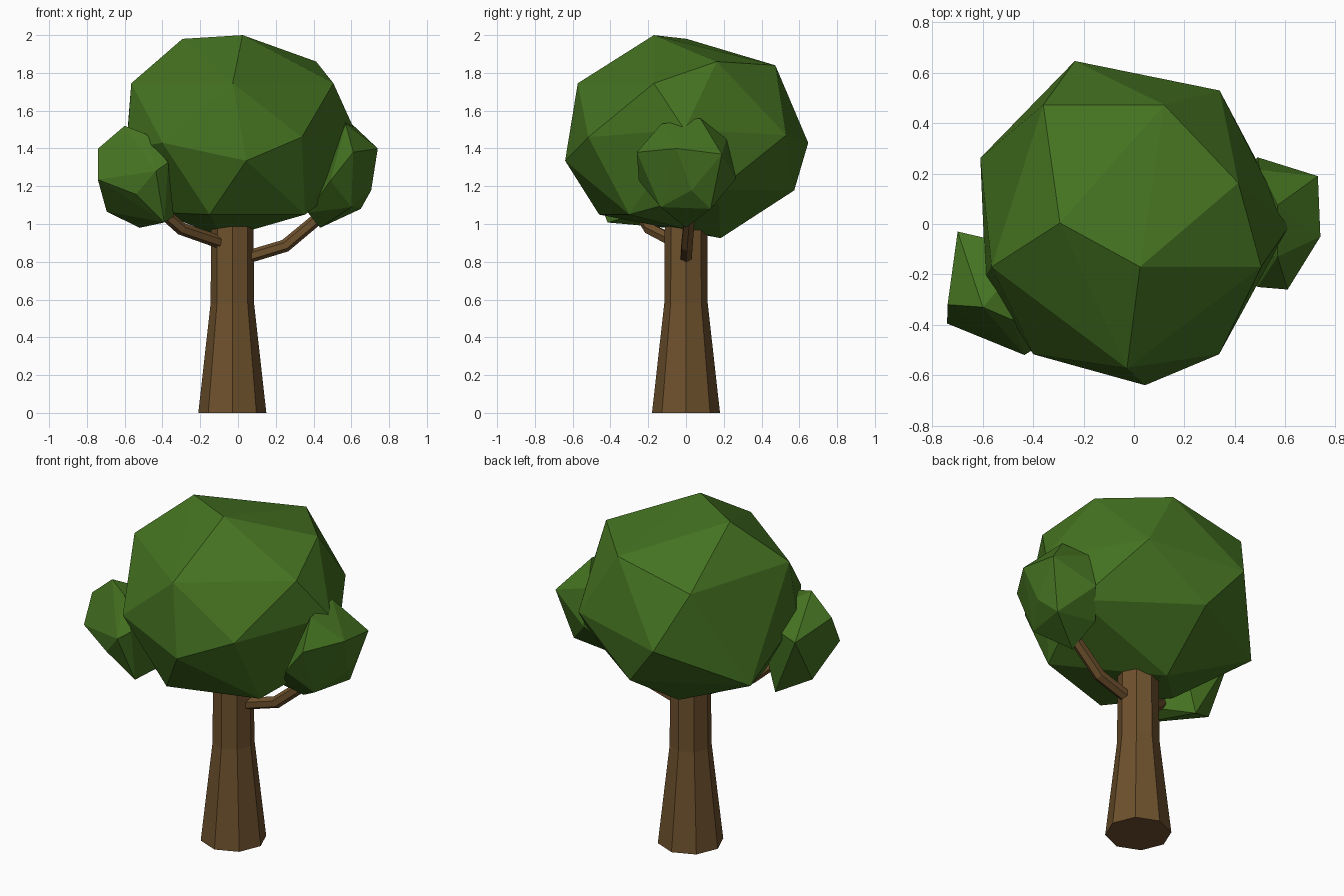
import bpy, bmesh, math
from mathutils import Vector


def material(name, color):
    m = bpy.data.materials.new(name)
    m.diffuse_color = (*color, 1)
    return m


leaf = material("leaf_green", (0.058, 0.168, 0.015))
bark = material("bark_brown", (0.156, 0.082, 0.026))


def add_object(name, bm, mat):
    bmesh.ops.recalc_face_normals(bm, faces=bm.faces)
    me = bpy.data.meshes.new(name)
    bm.to_mesh(me)
    bm.free()
    me.materials.append(mat)
    ob = bpy.data.objects.new(name, me)
    bpy.context.collection.objects.link(ob)


def foliage(name, points):
    """Faceted clump: convex hull around a few corner points."""
    bm = bmesh.new()
    for p in points:
        bm.verts.new(p)
    bmesh.ops.convex_hull(bm, input=bm.verts)
    bmesh.ops.delete(bm, geom=[v for v in bm.verts if not v.link_faces], context='VERTS')
    add_object(name, bm, leaf)


def limb(name, path, radii, sides):
    """Capped tube through the path points."""
    bm = bmesh.new()
    path = [Vector(p) for p in path]
    rings = []
    for i, p in enumerate(path):
        d = (path[min(i + 1, len(path) - 1)] - path[max(i - 1, 0)]).normalized()
        u = Vector((0, 1, 0)).cross(d).normalized()
        v = d.cross(u)
        angles = [2 * math.pi * k / sides for k in range(sides)]
        rings.append([bm.verts.new(p + radii[i] * (math.cos(a) * u + math.sin(a) * v))
                      for a in angles])
    for a, b in zip(rings, rings[1:]):
        for k in range(sides):
            n = (k + 1) % sides
            bm.faces.new((a[k], a[n], b[n], b[k]))
    bm.faces.new(rings[0])
    bm.faces.new(rings[-1])
    add_object(name, bm, bark)


# Trunk and branches
limb("trunk", [(-0.03, 0, 0), (-0.03, 0, 0.58), (-0.03, 0, 1.05)], [0.18, 0.115, 0.112], 8)
limb("right_branch", [(0.05, 0, 0.825), (0.25, 0.005, 0.885), (0.46, 0.02, 1.06)],
     [0.034, 0.034, 0.032], 6)
limb("left_branch", [(-0.1, -0.06, 0.905), (-0.3, -0.19, 0.975), (-0.44, -0.27, 1.1)],
     [0.034, 0.034, 0.032], 6)

# Main crown: top, middle and underside corners
foliage("main_crown", [
    (-0.294, 0.004, 1.98), (0.024, -0.17, 2.0), (0.414, 0.163, 1.86),
    (-0.36, 0.473, 1.74), (0.12, 0.473, 1.84), (0.505, -0.17, 1.745),
    (-0.565, -0.17, 1.745), (-0.028, -0.573, 1.745),
    (0.044, -0.64, 1.335), (0.338, -0.517, 1.46), (-0.4, -0.517, 1.43),
    (0.616, -0.008, 1.5), (0.34, 0.53, 1.47), (-0.235, 0.647, 1.43),
    (-0.61, 0.262, 1.18), (-0.59, -0.21, 1.4), (0.53, 0.17, 1.18),
    (-0.03, 0.573, 1.178), (0.355, -0.3, 1.05), (-0.15, -0.46, 1.05),
    (-0.41, -0.16, 1.06), (-0.08, 0.183, 0.925)])

# Side clumps on the branches
foliage("left_clump", [
    (-0.6, -0.33, 1.52), (-0.74, -0.32, 1.40), (-0.742, -0.395, 1.235),
    (-0.695, -0.2, 1.065), (-0.52, -0.1, 0.98), (-0.39, -0.415, 1.008),
    (-0.34, -0.3, 1.04), (-0.37, -0.48, 1.325), (-0.485, -0.38, 1.475),
    (-0.435, -0.52, 1.28), (-0.54, -0.47, 1.157), (-0.70, -0.03, 1.35),
    (-0.4, -0.1, 1.4)])
foliage("right_clump", [
    (0.73, 0.19, 1.37), (0.74, -0.05, 1.40), (0.61, -0.26, 1.38),
    (0.49, -0.25, 1.23), (0.57, -0.13, 1.53), (0.57, 0.075, 1.56),
    (0.5, 0.215, 1.45), (0.49, 0.265, 1.24), (0.705, 0.03, 1.178),
    (0.65, 0.13, 1.08), (0.6, -0.135, 1.09), (0.435, 0.0, 0.98),
    (0.37, -0.1, 1.06), (0.4, 0.15, 1.1)])
